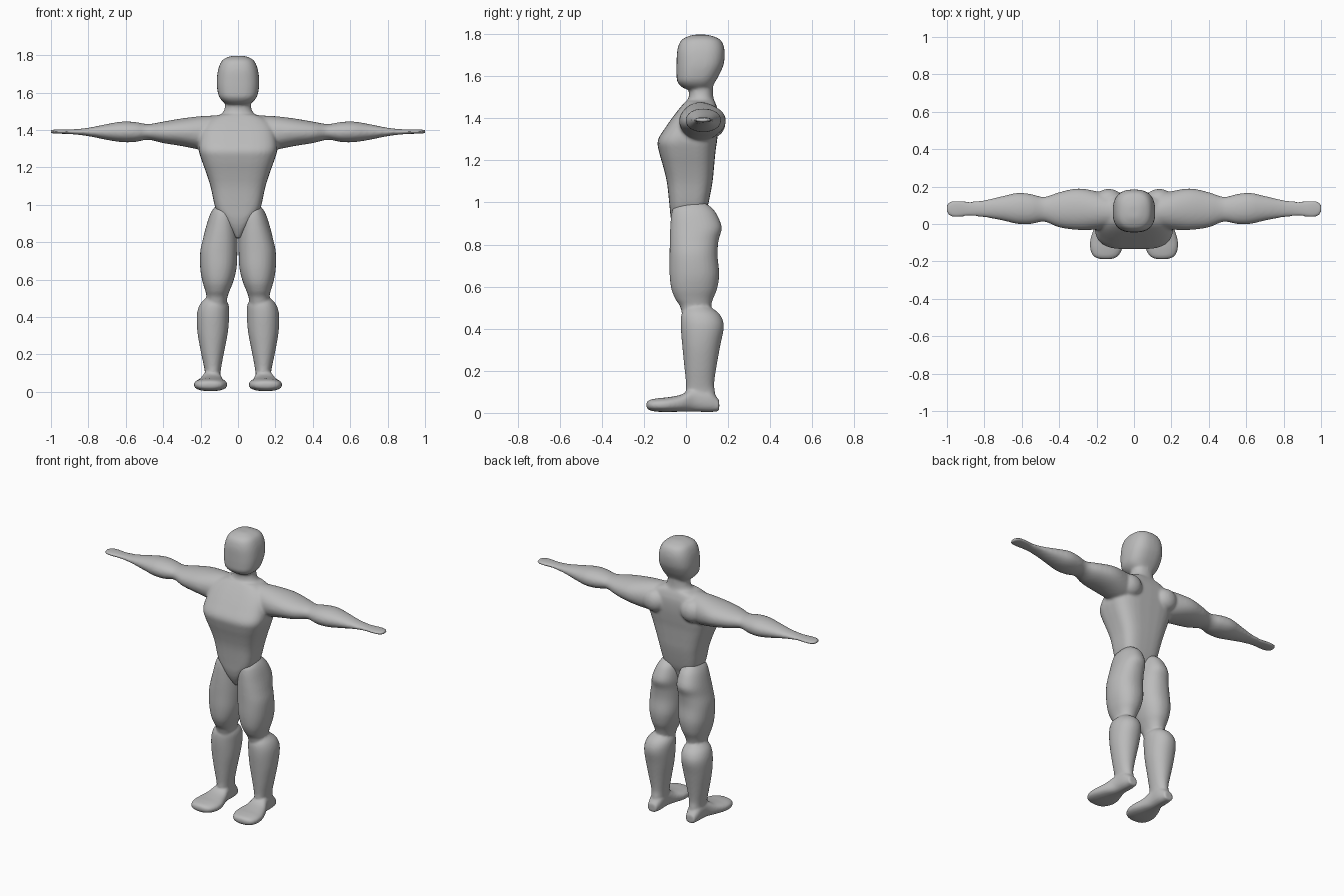
import bpy, bmesh, math
from mathutils import Matrix, Vector

skin = bpy.data.materials.new("plain grey")
skin.diffuse_color = (0.5, 0.5, 0.5, 1)


def spline(a, b, c, d, t):
    """Catmull-Rom blend between section b and section c."""
    return [0.5 * (2 * q + (r - p) * t + (2 * p - 5 * q + 4 * r - s) * t * t
                   + (3 * q - p - 3 * r + s) * t ** 3) for p, q, r, s in zip(a, b, c, d)]


def loft(bm, rows, axis, power=2.0, side=1, sides=32, steps=4):
    """Closed tube through rows of (position, u_min, u_max, v_min, v_max)."""
    dense = []
    for i in range(len(rows) - 1):
        ctrl = [rows[max(i - 1, 0)], rows[i], rows[i + 1], rows[min(i + 2, len(rows) - 1)]]
        dense += [spline(*ctrl, k / steps) for k in range(steps)]
    dense.append(rows[-1])
    rings = []
    for p, u0, u1, v0, v1 in dense:
        ring = []
        for k in range(sides):
            c, s = math.cos(math.tau * k / sides), math.sin(math.tau * k / sides)
            u = (u0 + u1) / 2 + (u1 - u0) / 2 * math.copysign(abs(c) ** (2 / power), c)
            v = (v0 + v1) / 2 + (v1 - v0) / 2 * math.copysign(abs(s) ** (2 / power), s)
            x, y, z = {"x": (p, u, v), "y": (u, p, v), "z": (u, v, p)}[axis]
            ring.append(bm.verts.new((x * side, y, z)))
        rings.append(ring)
    for a, b in zip(rings, rings[1:]):
        for k in range(sides):
            j = (k + 1) % sides
            bm.faces.new((a[k], a[j], b[j], b[k]))
    bm.faces.new(rings[0])
    bm.faces.new(rings[-1])


def finish(bm, name, voxel, smooth):
    """Fuse the overlapping volumes into one smooth skin."""
    bmesh.ops.recalc_face_normals(bm, faces=bm.faces)
    mesh = bpy.data.meshes.new(name)
    bm.to_mesh(mesh)
    bm.free()
    mesh.materials.append(skin)
    ob = bpy.data.objects.new(name, mesh)
    bpy.context.collection.objects.link(ob)
    bpy.context.view_layer.objects.active = ob
    ob.select_set(True)
    fuse = ob.modifiers.new("fuse", "REMESH")
    fuse.mode, fuse.voxel_size, fuse.use_smooth_shade = "VOXEL", voxel, True
    relax = ob.modifiers.new("relax", "SMOOTH")
    relax.factor, relax.iterations = 0.5, smooth
    for m in ("fuse", "relax"):
        bpy.ops.object.modifier_apply(modifier=m)
    ob.select_set(False)


def sym(rows):
    """Expand (z, half_width, y_min, y_max) to loft rows."""
    return [(z, -w, w, a, b) for z, w, a, b in rows]


TORSO = sym([(0.82, 0.01, -0.03, 0.04), (0.88, 0.05, -0.06, 0.07), (0.93, 0.085, -0.073, 0.085),
             (0.98, 0.12, -0.078, 0.103), (1.09, 0.145, -0.09, 0.125), (1.165, 0.168, -0.107, 0.133),
             (1.24, 0.195, -0.128, 0.14), (1.295, 0.21, -0.134, 0.148), (1.36, 0.205, -0.095, 0.155),
             (1.42, 0.19, -0.052, 0.155), (1.46, 0.15, -0.02, 0.145), (1.482, 0.1, 0.0, 0.135)])
NECK = sym([(1.42, 0.13, -0.03, 0.14), (1.47, 0.105, 0.0, 0.137), (1.5, 0.077, 0.013, 0.13),
            (1.54, 0.068, 0.015, 0.128), (1.6, 0.065, 0.015, 0.13)])
HEAD = sym([(1.538, 0.055, 0.0, 0.115), (1.55, 0.078, -0.022, 0.125), (1.575, 0.1, -0.042, 0.14),
            (1.61, 0.11, -0.045, 0.16), (1.66, 0.114, -0.045, 0.18), (1.72, 0.107, -0.042, 0.184),
            (1.765, 0.09, -0.027, 0.17), (1.785, 0.066, 0.0, 0.142), (1.797, 0.03, 0.035, 0.1)])
# x, y range, z range
ARM = [(0.12, -0.02, 0.15, 1.29, 1.478), (0.2, -0.03, 0.175, 1.295, 1.474), (0.3, -0.032, 0.19, 1.314, 1.462),
       (0.4, -0.018, 0.17, 1.33, 1.445), (0.48, 0.012, 0.145, 1.348, 1.432), (0.55, 0.0, 0.16, 1.336, 1.443),
       (0.62, 0.0, 0.167, 1.335, 1.445), (0.7, 0.018, 0.15, 1.347, 1.432), (0.8, 0.036, 0.128, 1.367, 1.412),
       (0.88, 0.041, 0.12, 1.377, 1.404), (0.95, 0.036, 0.126, 1.38, 1.404), (0.985, 0.042, 0.12, 1.381, 1.402),
       (1.003, 0.06, 0.1, 1.383, 1.4)]
# z, x range, y range
THIGH = [(0.42, 0.07, 0.175, -0.01, 0.11), (0.5, 0.058, 0.168, -0.026, 0.118), (0.54, 0.045, 0.175, -0.05, 0.128),
         (0.59, 0.025, 0.19, -0.07, 0.148), (0.66, 0.008, 0.202, -0.078, 0.158), (0.75, 0.003, 0.202, -0.078, 0.15),
         (0.82, 0.003, 0.187, -0.077, 0.155), (0.88, 0.005, 0.172, -0.075, 0.17), (0.94, 0.012, 0.153, -0.07, 0.148),
         (0.975, 0.025, 0.135, -0.058, 0.122), (1.0, 0.06, 0.112, -0.01, 0.085)]
SHIN = [(0.04, 0.095, 0.178, 0.01, 0.145), (0.1, 0.093, 0.177, 0.0, 0.138), (0.14, 0.088, 0.183, 0.0, 0.134),
        (0.22, 0.073, 0.2, -0.008, 0.145), (0.32, 0.054, 0.217, -0.018, 0.163), (0.41, 0.047, 0.22, -0.025, 0.18),
        (0.465, 0.05, 0.205, -0.022, 0.163), (0.5, 0.07, 0.175, -0.005, 0.122)]
# y, x range, z range
FOOT = [(-0.188, 0.12, 0.18, 0.025, 0.05), (-0.172, 0.085, 0.217, 0.012, 0.062), (-0.13, 0.062, 0.235, 0.005, 0.07),
        (-0.08, 0.058, 0.233, 0.004, 0.075), (-0.02, 0.075, 0.213, 0.006, 0.088), (0.04, 0.09, 0.187, 0.006, 0.12),
        (0.11, 0.093, 0.18, 0.004, 0.11), (0.158, 0.107, 0.168, 0.008, 0.06)]

# Upper body: torso, neck, head, arms and shoulder blades
bm = bmesh.new()
loft(bm, TORSO, "z", 3.3)
loft(bm, NECK, "z", 2.2)
loft(bm, HEAD, "z", 2.6)
for side in (-1, 1):
    loft(bm, ARM, "x", 2.1, side)
    blade = Matrix.LocRotScale(Vector((0.135 * side, 0.13, 1.38)), None, Vector((0.075, 0.058, 0.07)))
    bmesh.ops.create_uvsphere(bm, u_segments=24, v_segments=16, radius=1, matrix=blade)
finish(bm, "upper_body", 0.008, 8)

# Legs: thigh, lower leg and foot
for side, label in ((-1, "right"), (1, "left")):
    bm = bmesh.new()
    loft(bm, THIGH, "z", 2.2, side)
    loft(bm, SHIN, "z", 2.1, side)
    loft(bm, FOOT, "y", 2.4, side)
    finish(bm, label + "_leg", 0.007, 5)
